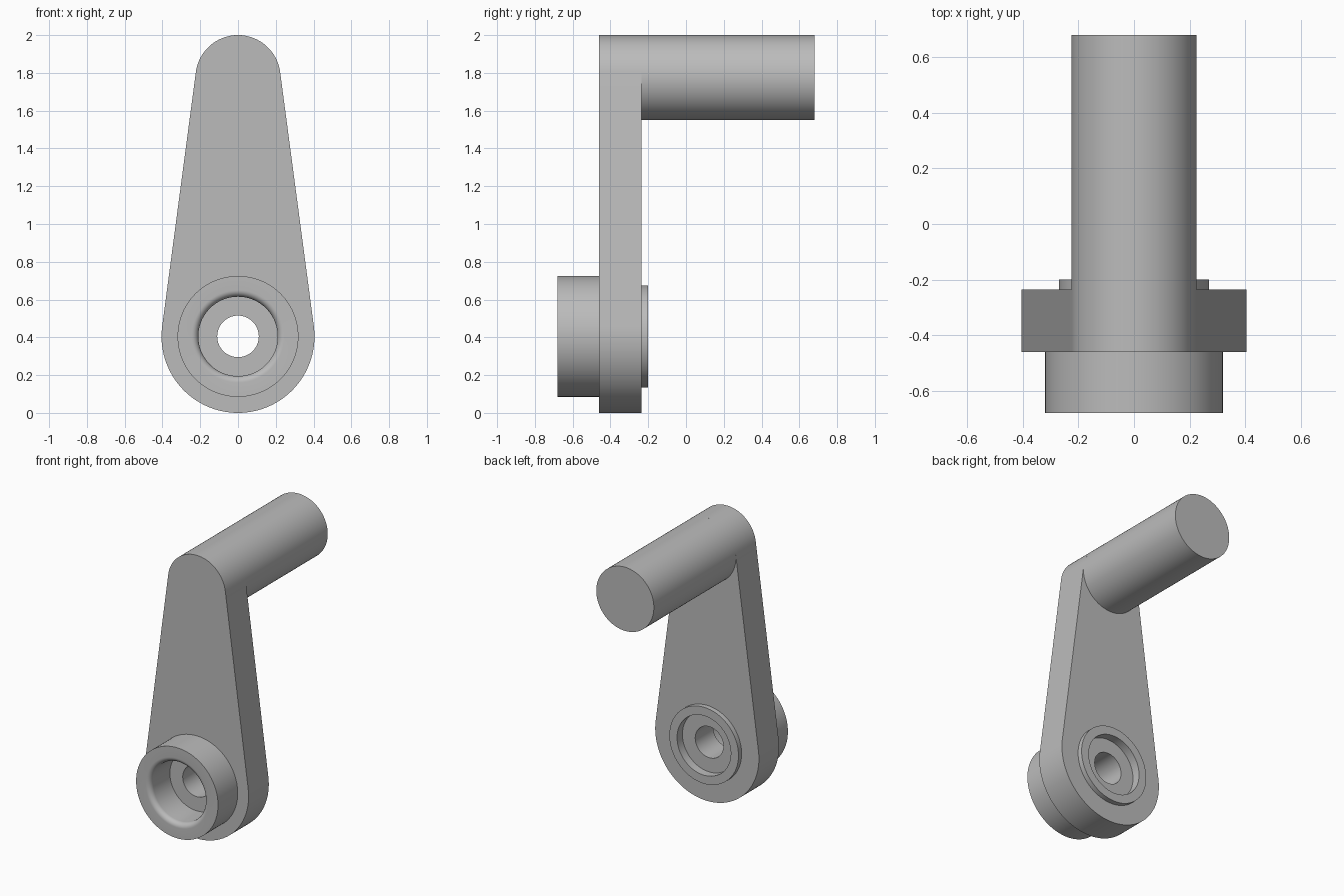
import bpy, bmesh
from math import sin, cos, asin, pi, radians
from mathutils import Vector

cube = bpy.data.objects.get("Cube")
if cube:
    bpy.data.objects.remove(cube, do_unlink=True)

grey = bpy.data.materials.new("plain grey")
grey.use_nodes = True
colour = (0.5, 0.5, 0.5, 1)
grey.diffuse_color = colour
grey.node_tree.nodes["Principled BSDF"].inputs["Base Color"].default_value = colour

HUB_Z, HUB_R = 0.405, 0.405      # wide lower end of the arm
TOP_Z, TOP_R = 1.775, 0.225      # narrow upper end, shared with the handle
ARM_FRONT, ARM_BACK, HANDLE_END = -0.46, -0.235, 0.68
SEGMENTS = 96


def finish(name, bm):
    bmesh.ops.recalc_face_normals(bm, faces=bm.faces)
    mesh = bpy.data.meshes.new(name)
    bm.to_mesh(mesh)
    bm.free()
    mesh.materials.append(grey)
    obj = bpy.data.objects.new(name, mesh)
    bpy.context.collection.objects.link(obj)
    bpy.ops.object.select_all(action='DESELECT')
    obj.select_set(True)
    bpy.context.view_layer.objects.active = obj
    bpy.ops.object.shade_smooth_by_angle(angle=radians(30))
    return obj


def bridge_rings(bm, rings, closed):
    """Join equally long vertex rings with quads."""
    n = len(rings[0])
    pairs = list(zip(rings, rings[1:]))
    if closed:
        pairs.append((rings[-1], rings[0]))
    for a, b in pairs:
        for i in range(n):
            j = (i + 1) % n
            bm.faces.new((a[i], a[j], b[j], b[i]))


def ring(bm, points, y):
    return [bm.verts.new((x, y, z)) for x, z in points]


def circle(radius, centre_z):
    angles = [2 * pi * i / SEGMENTS for i in range(SEGMENTS)]
    return [(radius * cos(a), centre_z + radius * sin(a)) for a in angles]


def arc(radius, centre_z, start, end, steps):
    angles = [start + (end - start) * i / steps for i in range(steps + 1)]
    return [Vector((radius * cos(a), centre_z + radius * sin(a))) for a in angles]


# Tapered arm: two arcs joined by tangents, open where the hub passes through
tilt = asin((HUB_R - TOP_R) / (TOP_Z - HUB_Z))
top = arc(TOP_R, TOP_Z, tilt, pi - tilt, 48)
bottom = arc(HUB_R, HUB_Z, pi - tilt, 2 * pi + tilt, 64)


def side(a, b, steps=16):
    return [a.lerp(b, i / steps) for i in range(1, steps)]


outline = top + side(top[-1], bottom[0]) + bottom + side(bottom[-1], top[0])
centre = Vector((0, HUB_Z))
opening = [centre + (p - centre).normalized() * 0.25 for p in outline]
bm = bmesh.new()
bridge_rings(bm, [ring(bm, outline, ARM_FRONT), ring(bm, outline, ARM_BACK),
                  ring(bm, opening, ARM_BACK), ring(bm, opening, ARM_FRONT)], True)
finish("arm", bm)

# Handle bar
bm = bmesh.new()
bar = [ring(bm, circle(TOP_R, TOP_Z), y) for y in (ARM_BACK, HANDLE_END)]
bridge_rings(bm, bar, False)
for end in bar:
    bm.faces.new(end)
finish("handle", bm)

# Turned hub: front boss with a rounded lip, through hole, recessed back rim
LIP = 0.035
lip = [(0.21 + LIP * (1 - cos(a)), -0.68 + LIP * (1 - sin(a)))
       for a in [pi / 2 * i / 8 for i in range(9)]]
profile = [(0.11, -0.46), (0.21, -0.46), *lip, (0.32, -0.68), (0.32, -0.35),
           (0.27, -0.35), (0.27, -0.2), (0.21, -0.2), (0.21, -0.26), (0.11, -0.26)]
bm = bmesh.new()
bridge_rings(bm, [ring(bm, circle(r, HUB_Z), y) for r, y in profile], True)
finish("hub", bm)
